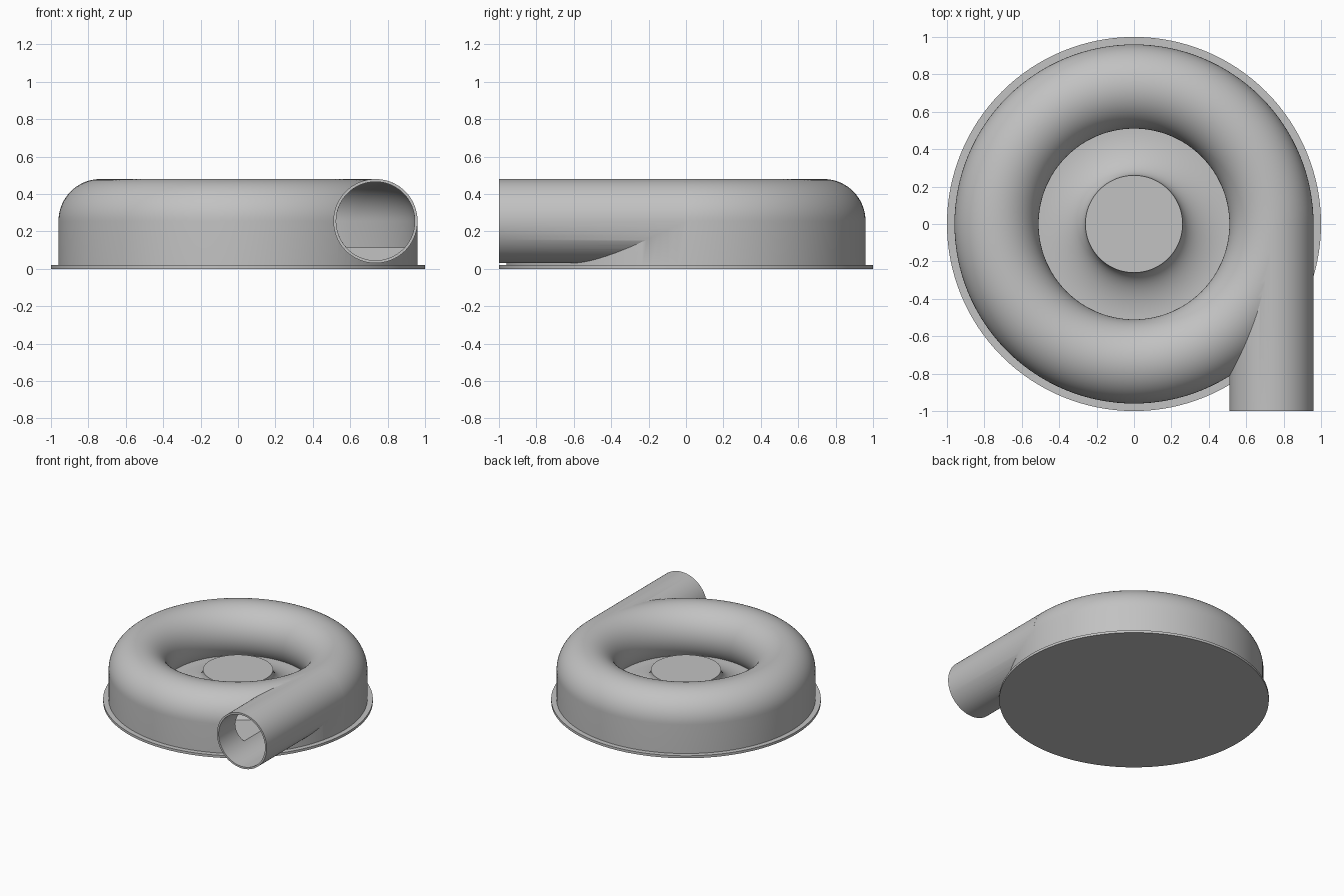
import bpy, bmesh
from math import sin, cos, pi, radians, asin, degrees
from mathutils import Matrix, Vector

default = bpy.data.objects.get("Cube")
if default:
    bpy.data.objects.remove(default)

# One plain grey for the whole casing
grey = bpy.data.materials.new("plain_grey")
grey.use_nodes = True
GREY = (0.54, 0.54, 0.54, 1)
grey.diffuse_color = GREY
grey.node_tree.nodes["Principled BSDF"].inputs["Base Color"].default_value = GREY

RING_R, RING_Z = 0.735, 0.255      # centre of the scroll tube
TUBE, BORE = 0.225, 0.21           # outer and inner tube radius
FLOOR = 0.115                      # floor level inside the scroll


def finish(bm, name):
    bmesh.ops.remove_doubles(bm, verts=bm.verts, dist=1e-5)
    bmesh.ops.recalc_face_normals(bm, faces=bm.faces)
    mesh = bpy.data.meshes.new(name)
    bm.to_mesh(mesh)
    bm.free()
    mesh.materials.append(grey)
    obj = bpy.data.objects.new(name, mesh)
    bpy.context.collection.objects.link(obj)
    return obj


def lathe(name, profile, closed=False, steps=128):
    """Turn an (r, z) profile around the vertical axis."""
    bm = bmesh.new()
    verts = [bm.verts.new((r, 0, z)) for r, z in profile]
    pairs = list(zip(verts, verts[1:]))
    if closed:
        pairs.append((verts[-1], verts[0]))
    edges = [bm.edges.new(p) for p in pairs]
    bmesh.ops.spin(bm, geom=verts + edges, cent=(0, 0, 0), axis=(0, 0, 1),
                   angle=2 * pi, steps=steps, use_merge=True)
    return finish(bm, name)


def rod(name, radius, y0, y1):
    """Solid cylinder along y on the outlet axis."""
    bm = bmesh.new()
    place = Matrix.Translation((RING_R, (y0 + y1) / 2, RING_Z)) @ Matrix.Rotation(pi / 2, 4, 'X')
    bmesh.ops.create_cone(bm, cap_ends=True, segments=96, radius1=radius,
                          radius2=radius, depth=y1 - y0, matrix=place)
    return finish(bm, name)


def arch(radius, count=40):
    """Tube section from its outer side over the top, curling in to the floor."""
    end = pi + asin((RING_Z - FLOOR) / radius)
    return [(RING_R + radius * cos(end * i / count),
             RING_Z + radius * sin(end * i / count)) for i in range(count + 1)]


def combine(obj, helper, operation):
    mod = obj.modifiers.new(operation.lower(), 'BOOLEAN')
    mod.object, mod.operation, mod.solver = helper, operation, 'EXACT'
    bpy.context.view_layer.objects.active = obj
    bpy.ops.object.modifier_apply(modifier=mod.name)
    bpy.data.objects.remove(helper)


# Scroll casing with the flared hub in its middle
flare = [(0.51 - 0.25 * cos(t), 0.26 - 0.145 * sin(t))
         for t in (pi / 2 * (1 - i / 16) for i in range(17))]
casing = lathe("scroll_casing",
               [(0, 0.01), (RING_R + TUBE, 0.01)] + arch(TUBE) + flare + [(0, 0.26)])

# Outlet pipe, then hollow out the scroll and the pipe
combine(casing, rod("outlet_pipe", TUBE, -1, -0.01), 'UNION')
combine(casing, lathe("scroll_cavity", [(RING_R + BORE, FLOOR)] + arch(BORE), closed=True),
        'DIFFERENCE')
combine(casing, rod("outlet_bore", BORE, -1.05, -0.01), 'DIFFERENCE')

# Thin base flange
flange = lathe("base_flange", [(0, 0), (1, 0), (1, 0.02), (0, 0.02)])

for obj in (casing, flange):
    bpy.ops.object.select_all(action='DESELECT')
    obj.select_set(True)
    bpy.context.view_layer.objects.active = obj
    bpy.ops.object.shade_smooth_by_angle(angle=radians(30))
